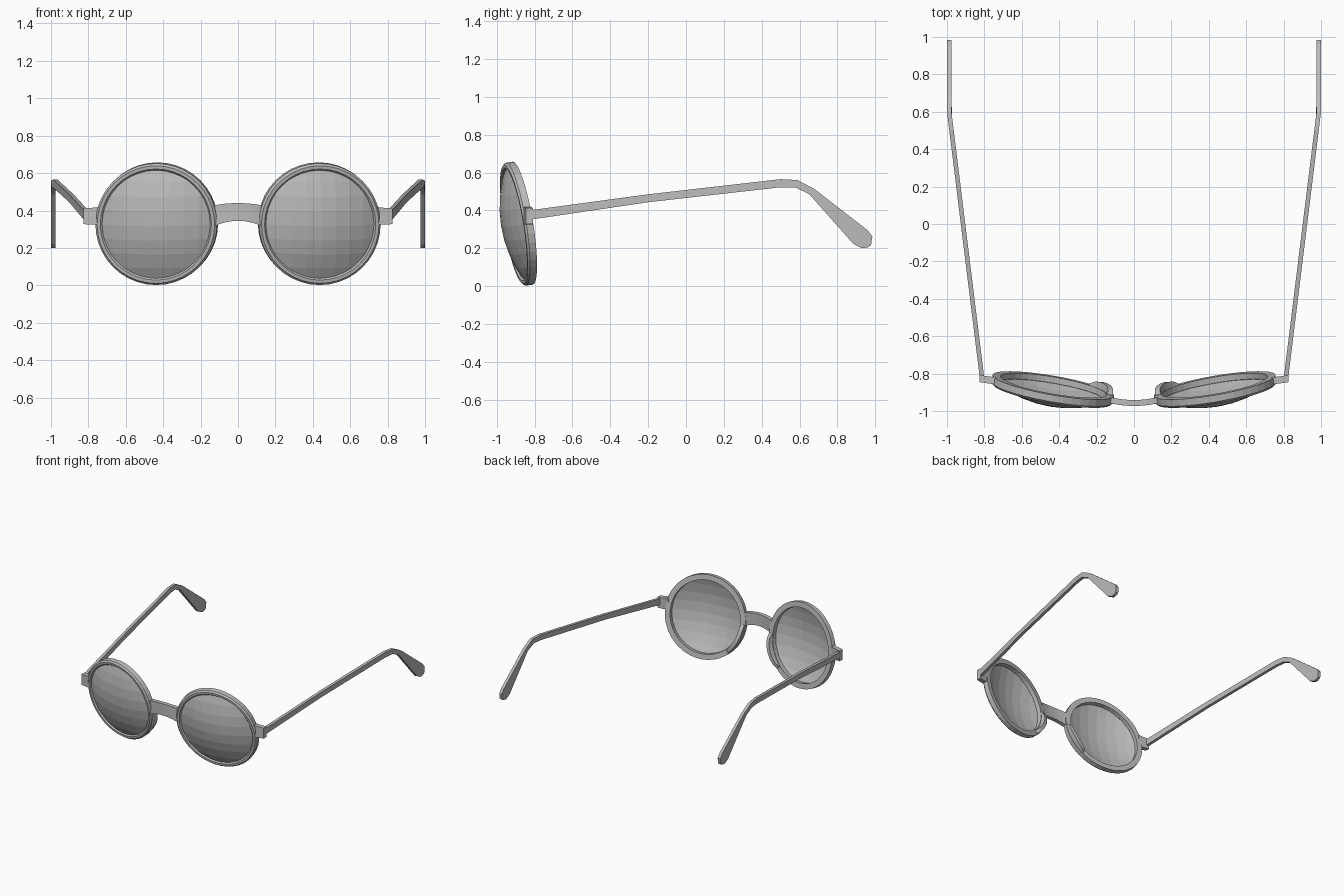
import bpy, bmesh, math
from mathutils import Vector

cube = bpy.data.objects.get("Cube")
if cube:
    bpy.data.objects.remove(cube)

grey = bpy.data.materials.new("plain_grey")
grey.use_nodes = True
COLOR = (0.5, 0.5, 0.5, 1)
grey.diffuse_color = COLOR
grey.node_tree.nodes["Principled BSDF"].inputs["Base Color"].default_value = COLOR


def finish(name, bm, mirror=True, thickness=0):
    bmesh.ops.recalc_face_normals(bm, faces=bm.faces)
    mesh = bpy.data.meshes.new(name)
    bm.to_mesh(mesh)
    bm.free()
    mesh.materials.append(grey)
    obj = bpy.data.objects.new(name, mesh)
    bpy.context.collection.objects.link(obj)
    if thickness:
        obj.modifiers.new("Thickness", "SOLIDIFY").thickness = thickness
    if mirror:
        obj.modifiers.new("Mirror", "MIRROR").use_mirror_merge = False
    return obj


def loft(name, sections, closed=False, mirror=True):
    """Skin a run of equal cross-sections; cap the ends unless closed."""
    bm = bmesh.new()
    rings = [[bm.verts.new(p) for p in s] for s in sections]
    n = len(rings[0])
    pairs = list(zip(rings, rings[1:]))
    if closed:
        pairs.append((rings[-1], rings[0]))
    else:
        bm.faces.new(rings[0])
        bm.faces.new(rings[-1])
    for a, b in pairs:
        for i in range(n):
            j = (i + 1) % n
            bm.faces.new((a[i], a[j], b[j], b[i]))
    return finish(name, bm, mirror)


def lens_space(u, v, w):
    """Point on the tilted, wrapped lens plane; w runs forward."""
    return Vector((0.435 + u + 0.17 * w, -0.885 + 0.17 * u - 0.16 * v - w, 0.329 + v - 0.16 * w))


def sweep(profile, angle):
    return [lens_space(r * math.cos(angle), r * math.sin(angle), w) for r, w in profile]


# Round rims
RIM = [(0.325, -0.022), (0.325, 0.014), (0.314, 0.025), (0.297, 0.025), (0.283, 0.01), (0.283, -0.022)]
SEGMENTS = 40
loft("rims", [sweep(RIM, math.tau * i / SEGMENTS) for i in range(SEGMENTS)], closed=True)

# Nose pads: tapered thickening behind the lower inner part of each rim
pads = []
for i in range(9):
    t = i / 8
    depth = 0.024 + 0.034 * math.sin(math.pi * t) ** 0.5
    pads.append(sweep([(0.322, -0.015), (0.286, -0.015), (0.29, -depth), (0.318, -depth)],
                      math.radians(180 + 50 * t)))
loft("nose_pads", pads)

# Domed lenses: bulged grid trimmed to a circle
RADIUS = 0.296
bm = bmesh.new()
bmesh.ops.create_grid(bm, x_segments=8, y_segments=8, size=RADIUS + 0.01)
for v in bm.verts:
    v.co.z = 0.014 + 0.07 * (1 - (v.co.x ** 2 + v.co.y ** 2) / RADIUS ** 2)
for i in range(SEGMENTS):
    a = math.tau * i / SEGMENTS
    out = Vector((math.cos(a), math.sin(a), 0))
    bmesh.ops.bisect_plane(bm, geom=bm.verts[:] + bm.edges[:] + bm.faces[:],
                           plane_co=out * RADIUS, plane_no=out, clear_outer=True)
for v in bm.verts:
    v.co = lens_space(*v.co)
finish("lenses", bm, thickness=0.006)

# Arched bridge
bridge = []
for i in range(-6, 7):
    t = i / 6
    x, y = 0.125 * t, -0.957 + 0.015 * t * t
    top, low = 0.44 - 0.012 * t * t, 0.345 - 0.028 * t * t
    bridge.append([(x, y - 0.016, low), (x, y + 0.016, low), (x, y + 0.016, top), (x, y - 0.016, top)])
loft("bridge", bridge, mirror=False)

# Hinge blocks at the outer rims
blocks = []
for x, y, low, top in [(0.735, -0.84, 0.325, 0.42), (0.775, -0.835, 0.325, 0.415), (0.825, -0.828, 0.327, 0.412)]:
    blocks.append([(x, y - 0.018, low), (x, y + 0.02, low), (x, y + 0.02, top), (x, y - 0.018, top)])
loft("hinge_blocks", blocks)

# Temple arms: paired upper and lower outline points, hooked down to a paddle tip
ARM = [((-0.83, 0.4), (-0.83, 0.35)), ((-0.2, 0.485), (-0.2, 0.443)), ((0.5, 0.565), (0.5, 0.522)),
       ((0.59, 0.56), (0.575, 0.522)), ((0.68, 0.512), (0.65, 0.487)),
       ((0.96, 0.295), (0.885, 0.222)), ((0.985, 0.262), (0.93, 0.2)), ((0.978, 0.215), (0.96, 0.204))]


def arm_x(y):
    return 0.813 + 0.175 * min(1, (y + 0.82) / 1.42)


arms = []
for (ty, tz), (ly, lz) in ARM:
    arms.append([(arm_x(ty) - 0.012, ty, tz), (arm_x(ty) + 0.012, ty, tz),
                 (arm_x(ly) + 0.012, ly, lz), (arm_x(ly) - 0.012, ly, lz)])
loft("temple_arms", arms)
